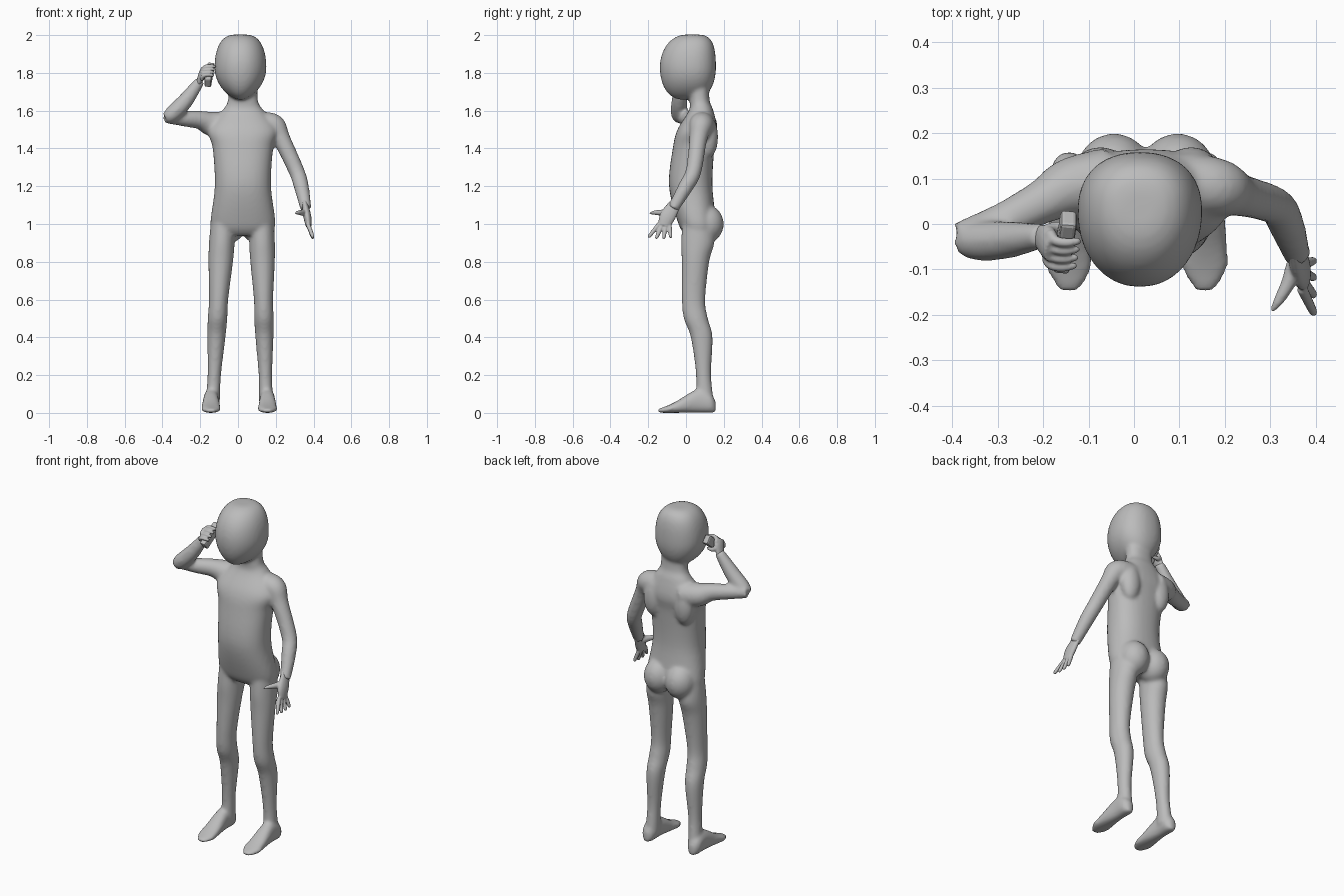
import bpy, bmesh, math
from mathutils import Vector

cube = bpy.data.objects.get("Cube")
if cube:
    bpy.data.objects.remove(cube, do_unlink=True)

shade = .5
colour = (shade, shade, shade, 1)
grey = bpy.data.materials.new("plain_grey")
grey.use_nodes = True
grey.diffuse_color = colour
grey.node_tree.nodes["Principled BSDF"].inputs["Base Color"].default_value = colour


def spline(rows, steps=6):
    """Catmull-Rom interpolation of equal-length tuples."""
    result = []
    last = len(rows) - 1
    for i in range(last):
        before, start, end, after = rows[max(i - 1, 0)], rows[i], rows[i + 1], rows[min(i + 2, last)]
        for k in range(steps):
            t = k / steps
            result.append([q + t / 2 * (r - p + t * (2 * p - 5 * q + 4 * r - s + t * (3 * (q - r) + s - p)))
                           for p, q, r, s in zip(before, start, end, after)])
    return result + [list(rows[last])]


def skin(bm, rings):
    """Closed surface through a list of point rings."""
    loops = [[bm.verts.new(point) for point in ring] for ring in rings]
    for lower, upper in zip(loops, loops[1:]):
        for i in range(len(lower)):
            bm.faces.new((lower[i - 1], lower[i], upper[i], upper[i - 1]))
    bm.faces.new(loops[0][::-1])
    bm.faces.new(loops[-1])


def angles(sides):
    return [math.tau * i / sides for i in range(sides)]


def rounded(value, power):
    return math.copysign(abs(value) ** (2 / power), value)


def loft(bm, rows, forward=False, power=2.0, taper=0.0):
    """Rows hold position, centre and half size across x, centre and half size of the other axis."""
    rings = []
    for position, x, half_x, other, half_other in rows:
        ring = []
        for angle in angles(32):
            c, s = math.cos(angle), math.sin(angle)
            u = x + half_x * rounded(c, power) * (1 + taper * s)
            v = other + half_other * rounded(s, power)
            ring.append((u, position, v) if forward else (u, v, position))
        rings.append(ring)
    skin(bm, rings)


def tube(bm, rows, flat=1.0, side=(0, 1, 0)):
    """Rows hold x, y, z and radius; flat squashes the section across the side direction."""
    rows = spline(rows)
    points = [Vector(row[:3]) for row in rows]
    rings = []
    for i, (point, row) in enumerate(zip(points, rows)):
        heading = (points[min(i + 1, len(points) - 1)] - points[max(i - 1, 0)]).normalized()
        wide = Vector(side)
        wide = (wide - heading * wide.dot(heading)).normalized()
        thin = heading.cross(wide) * flat
        rings.append([point + row[3] * (wide * math.cos(a) + thin * math.sin(a)) for a in angles(16)])
    skin(bm, rings)


def ball(bm, centre, size):
    made = bmesh.ops.create_uvsphere(bm, u_segments=24, v_segments=16, radius=1)
    bmesh.ops.scale(bm, vec=size, verts=made["verts"])
    bmesh.ops.translate(bm, vec=centre, verts=made["verts"])


def finish(bm, name):
    bmesh.ops.recalc_face_normals(bm, faces=bm.faces)
    mesh = bpy.data.meshes.new(name)
    bm.to_mesh(mesh)
    bm.free()
    mesh.materials.append(grey)
    obj = bpy.data.objects.new(name, mesh)
    bpy.context.collection.objects.link(obj)
    return obj


def blend(obj, voxel, rounds):
    """Fuse overlapping pieces into one soft skin."""
    remesh = obj.modifiers.new("blend", "REMESH")
    remesh.mode = "VOXEL"
    remesh.voxel_size = voxel
    remesh.use_smooth_shade = True
    relax = obj.modifiers.new("relax", "SMOOTH")
    relax.factor = .5
    relax.iterations = rounds


# Torso and neck: height, half width, depth centre, half depth
body = bmesh.new()
middle = .026
torso = [(.94, .14, .07, .07), (1, .172, .06, .1), (1.2, .149, .025, .115), (1.4, .16, .04, .11),
         (1.5, .184, .06, .105), (1.6, .11, .08, .065), (1.65, .08, .073, .053), (1.74, .078, .07, .05)]
loft(body, spline([(z, middle, width, y, depth) for z, width, y, depth in torso]), power=2.3)

# Head: broad dome above, narrowing to the chin below
head = []
for step in range(1, 24):
    turn = math.pi * (step / 24 - .5)
    rise, spread = math.sin(turn), math.cos(turn)
    narrow, shallow = (.6, .6) if rise > 0 else (1.25, .7)
    head.append((1.83 + .174 * rise, .013, .137 * spread ** narrow,
                 .01 + .025 * max(rise, 0) ** 2, .149 * spread ** shallow))
loft(body, head, power=2.2, taper=.1)

# Buttocks and shoulder blades
for side in (-1, 1):
    ball(body, (middle + side * .07, .11, 1), (.085, .09, .1))
    ball(body, (middle + side * .1, .12, 1.46), (.06, .05, .11))

# Legs and feet: one profile, each leg leaning from hip to ankle
leg = [(1, .065, .06, .08), (.9, .068, .062, .088), (.8, .065, .05, .073), (.6, .051, .04, .062),
       (.5, .052, .052, .064), (.4, .048, .083, .058), (.2, .036, .093, .04), (.05, .038, .1, .05)]
foot = [(.158, .015, .06), (.13, .038, .1), (.06, .04, .125), (-.05, .05, .062), (-.1, .05, .038), (-.15, .02, .02)]
for hip, ankle in ((-.08, -.137), (.125, .15)):
    loft(body, spline([(z, ankle + (hip - ankle) * z, width, y, depth) for z, width, y, depth in leg]))
    toe_out = math.copysign(.006, hip)
    loft(body, spline([(y, ankle + toe_out, width, height / 2, height / 2) for y, width, height in foot]),
         forward=True, power=2.3)

# Arms: the left hangs, the right is raised and folded at the elbow
tube(body, [(.1, .09, 1.52, .07), (.185, .08, 1.52, .065), (.23, .065, 1.45, .048), (.31, .04, 1.28, .042),
            (.335, 0, 1.2, .04), (.36, -.07, 1.08, .03)])
tube(body, [(-.05, .1, 1.52, .07), (-.14, .08, 1.53, .066), (-.2, .05, 1.55, .05), (-.28, .01, 1.557, .042),
            (-.385, -.03, 1.568, .034)])
tube(body, [(-.38, -.033, 1.56, .032), (-.345, -.038, 1.585, .043), (-.28, -.035, 1.65, .042),
            (-.2, -.026, 1.76, .027)])
blend(finish(body, "body"), voxel=.009, rounds=10)

# Left hand: flat palm, fanned fingers and a spread thumb
hand = bmesh.new()
tube(hand, [(.35, -.045, 1.125, .028), (.366, -.095, 1.045, .042), (.374, -.117, .99, .032)], flat=.5)
for finger in range(4):
    base = Vector((.37, -.142 + .018 * finger, 1))
    fan = .68 - .26 * finger
    reach = Vector((.028, -math.sin(fan), -math.cos(fan))) * (.092 - .006 * finger)
    reach.x = .028
    tube(hand, [(*(base + reach * along), radius)
                for along, radius in ((0, .012), (.5, .011), (.9, .009), (1, .004))])
tube(hand, [(.355, -.09, 1.06, .02), (.34, -.13, 1.06, .016), (.318, -.17, 1.06, .011), (.303, -.192, 1.056, .004)])
blend(finish(hand, "left_hand"), voxel=.004, rounds=4)

# Phone: rounded bar tilted from ear to mouth
centre = Vector((-.152, -.04, 1.79))
along = Vector((-.12, -.75, -.65)).normalized()
across = along.cross((0, -.65, .75)).normalized()
up = across.cross(along)
bar = bmesh.new()
bmesh.ops.create_cube(bar, size=1)
for vert in bar.verts:
    x, y, z = vert.co
    vert.co = centre + across * x * .036 + along * y * .145 + up * z * .052
phone = finish(bar, "phone")
edge = phone.modifiers.new("rounded", "BEVEL")
edge.width = .008
edge.segments = 2


def grip(slide, path):
    """Digit around the phone; the path holds outward shift, lift and radius."""
    tube(hand, [(*(centre + along * slide + up * lift + Vector((out, 0, 0))), radius)
                for out, lift, radius in path], side=along)


# Right hand: palm beside the phone, fingers curled over it, thumb beneath
hand = bmesh.new()
tube(hand, [(-.21, -.027, 1.74, .025), (-.19, -.04, 1.79, .037), (-.18, -.058, 1.82, .032)], flat=.55)
for finger in range(4):
    grip(.024 * finger - .03, [(-.036, .005, .012), (-.025, .029, .011), (0, .036, .01),
                               (.024, .031, .008), (.03, .027, .004)])
grip(-.015, [(-.04, -.02, .016), (-.022, -.034, .012), (.004, -.034, .009), (.016, -.031, .004)])
blend(finish(hand, "right_hand"), voxel=.004, rounds=4)
